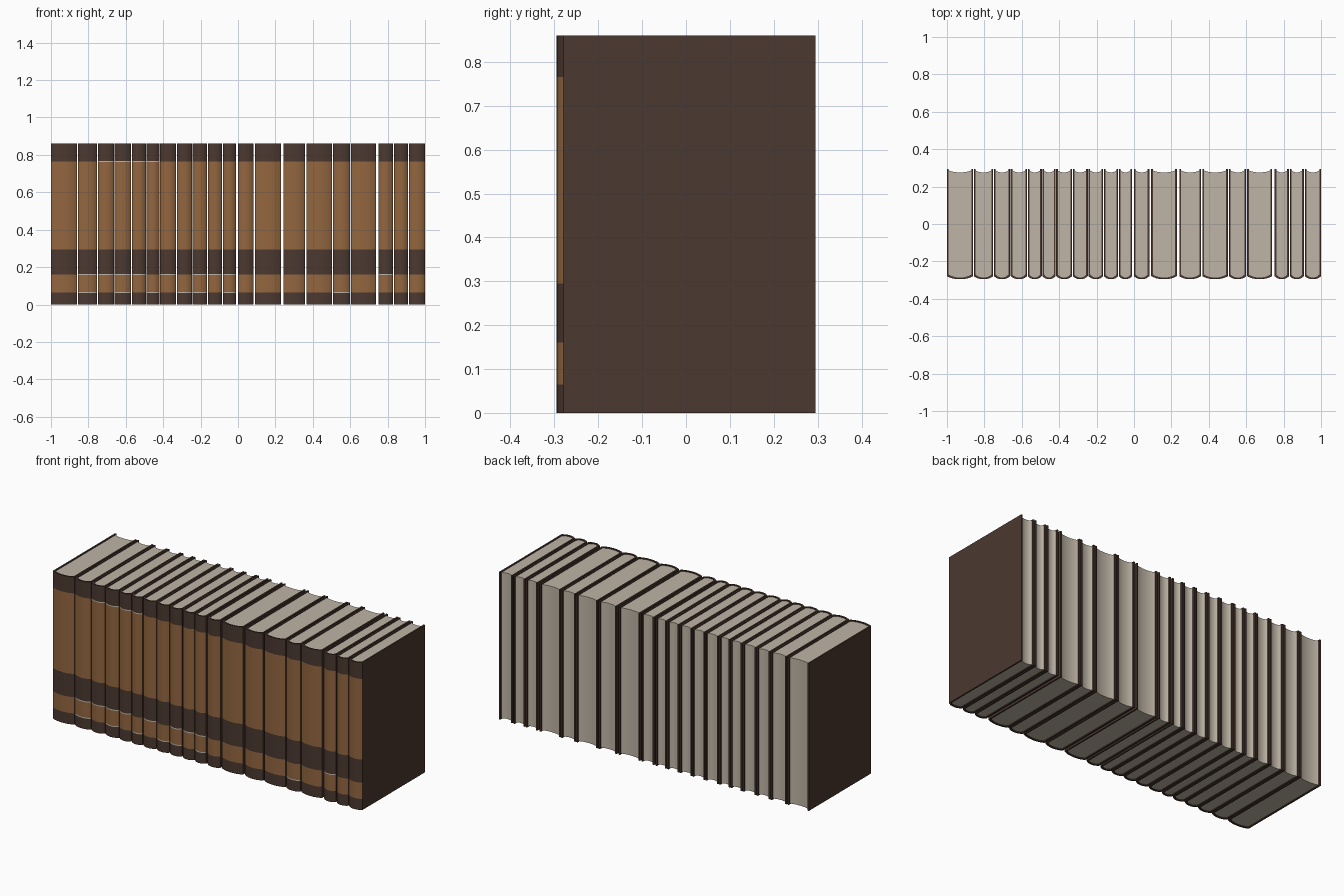
import bpy, bmesh, math

if "Cube" in bpy.data.objects:
    bpy.data.objects.remove(bpy.data.objects["Cube"])

HEIGHT, BACK, SHOULDER, BULGE, BOARD = 0.86, 0.295, -0.279, 0.016, 0.009
ARC = 10


def material(name, rgb):
    m = bpy.data.materials.new(name)
    m.diffuse_color = (*rgb, 1)
    m.use_nodes = True
    m.node_tree.nodes["Principled BSDF"].inputs["Base Color"].default_value = m.diffuse_color
    return m


LEATHER = material("dark brown leather", (0.070, 0.040, 0.030))
TAN = material("tan spine panel", (0.290, 0.134, 0.050))
PAPER = material("aged paper", (0.52, 0.46, 0.38))

# left and right edge of every book
BOOKS = [(-1.0, -.861), (-.856, -.753), (-.749, -.662), (-.659, -.572),
         (-.568, -.493), (-.489, -.420), (-.416, -.331), (-.327, -.247),
         (-.243, -.165), (-.161, -.085), (-.081, -.010), (0.0, .082),
         (.092, .229), (.242, .358), (.365, .502), (.508, .600),
         (.605, .738), (.752, .828), (.833, .908), (.913, 1.0)]

# pale worn lines: height -> books that have them
LINES = {0.065: (1, 3, 5, 7, 8, 10, 15), 0.16: (1, 2, 3, 4, 6, 8, 9, 10, 17),
         0.765: (2, 3, 4, 5)}


def arc(x0, x1, y, bulge):
    # rounded run from x0 to x1, fullest in the middle
    pts = []
    for i in range(ARC + 1):
        u = -math.cos(math.pi * i / ARC)
        pts.append(((x0 + x1) / 2 + u * (x1 - x0) / 2,
                    y + bulge * (1 - abs(u) ** 2.4)))
    return pts


def finish(name, bm, mats):
    bmesh.ops.recalc_face_normals(bm, faces=bm.faces)
    mesh = bpy.data.meshes.new(name)
    bm.to_mesh(mesh)
    bm.free()
    for m in mats:
        mesh.materials.append(m)
    ob = bpy.data.objects.new(name, mesh)
    bpy.context.collection.objects.link(ob)
    bpy.ops.object.select_all(action='DESELECT')
    ob.select_set(True)
    bpy.context.view_layer.objects.active = ob
    bpy.ops.object.shade_smooth_by_angle(angle=math.radians(35))


def cover(name, index, x0, x1):
    # U-shaped case: two boards and a rounded, banded spine
    outer = [(x0, BACK)] + arc(x0, x1, SHOULDER, -BULGE) + [(x1, BACK)]
    a, b = x0 + BOARD, x1 - BOARD
    inner = [(a, BACK)] + arc(a, b, SHOULDER + BOARD, -BULGE) + [(b, BACK)]
    loop = outer + inner[::-1]
    n, k = len(loop), len(outer)
    levels = {0, 0.065, 0.16, 0.295, 0.765, HEIGHT}
    for z, books in LINES.items():
        if index in books:
            levels |= {z - 0.003, z + 0.003}
    levels = sorted(levels)
    bm = bmesh.new()
    rings = [[bm.verts.new((x, y, z)) for x, y in loop] for z in levels]
    for lo, hi, z0, z1 in zip(rings, rings[1:], levels, levels[1:]):
        z = (z0 + z1) / 2
        for i in range(n):
            j = (i + 1) % n
            f = bm.faces.new((lo[i], lo[j], hi[j], hi[i]))
            if 1 <= i < k - 2:      # outside of the spine
                if any(abs(z - h) < 0.004 and index in s for h, s in LINES.items()):
                    f.material_index = 2
                elif 0.065 < z < 0.16 or 0.295 < z < 0.765:
                    f.material_index = 1
    for ring in (rings[0], rings[-1]):
        for i in range(k - 1):
            bm.faces.new((ring[i], ring[i + 1], ring[n - 2 - i], ring[n - 1 - i]))
    finish(name, bm, (LEATHER, TAN, PAPER))


def pages(name, x0, x1):
    # page block with rounded back and hollow fore edge
    a, b = x0 + BOARD, x1 - BOARD
    loop = arc(a, b, SHOULDER + BOARD, -BULGE) + arc(a, b, 0.286, -0.010)[::-1]
    bm = bmesh.new()
    base = bm.faces.new([bm.verts.new((x, y, 0.005)) for x, y in loop])
    top = bmesh.ops.extrude_face_region(bm, geom=[base], use_keep_orig=True)
    for v in top["geom"]:
        if isinstance(v, bmesh.types.BMVert):
            v.co.z = HEIGHT - 0.005
    finish(name, bm, (PAPER,))


for i, (x0, x1) in enumerate(BOOKS):
    cover(f"book_cover_{i + 1}", i, x0, x1)
    pages(f"book_pages_{i + 1}", x0, x1)
